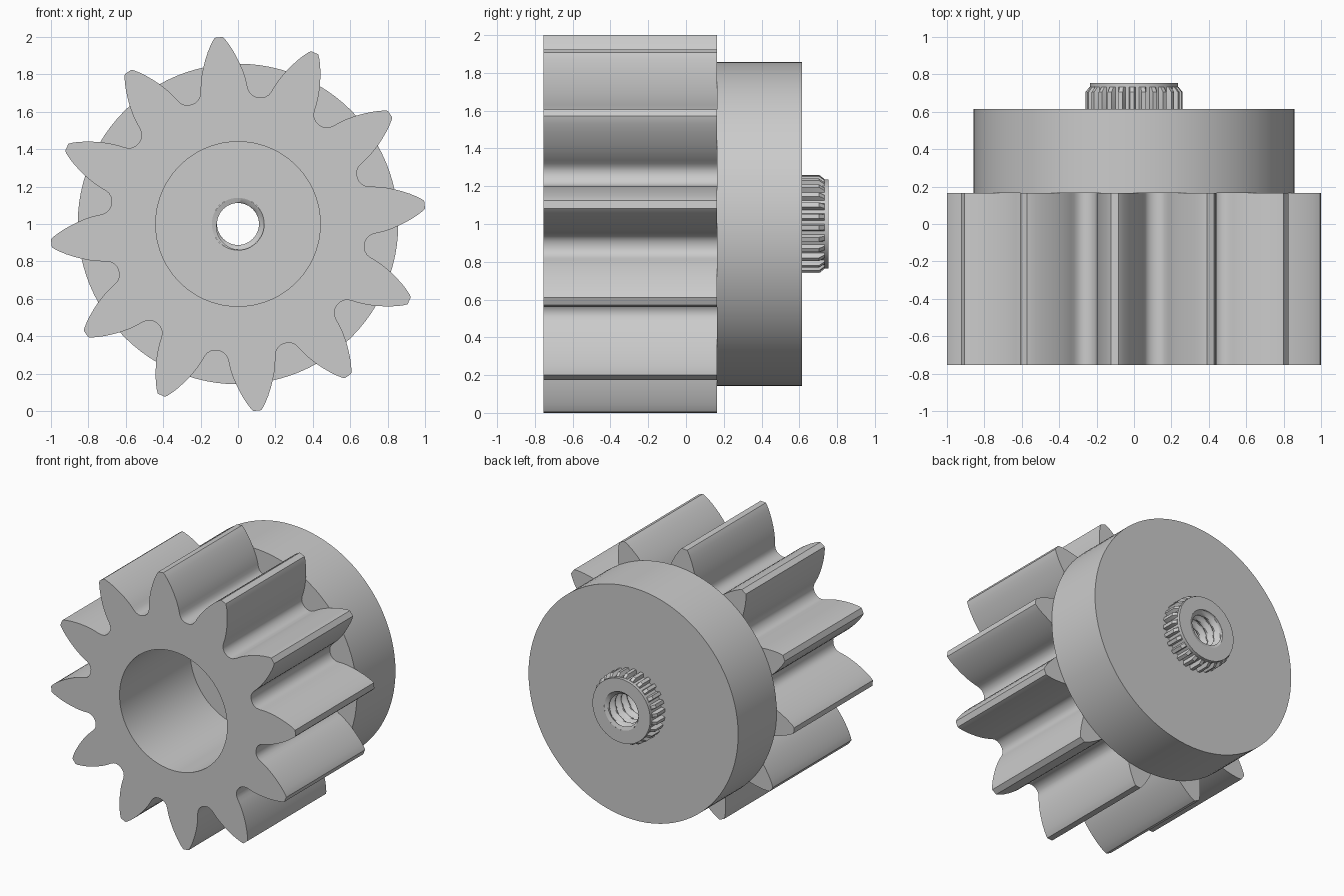
import bpy, bmesh, math

if "Cube" in bpy.data.objects:
    bpy.data.objects.remove(bpy.data.objects["Cube"])

AXIS_Z = 1.0
FRONT, GEAR_BACK, DISC_BACK, BOSS_END = -0.755, 0.165, 0.615, 0.755
BORE_R, BORE_FLOOR, HOLE_R = 0.44, 0.07, 0.14

steel = bpy.data.materials.new("plain_grey")
steel.diffuse_color = (0.6, 0.6, 0.6, 1)
steel.use_nodes = True
steel.node_tree.nodes["Principled BSDF"].inputs["Base Color"].default_value = steel.diffuse_color


def polar(r, a, y):
    """Point at radius r and angle a around the horizontal y axis."""
    return (r * math.cos(a), y, AXIS_Z + r * math.sin(a))


def circle(r, y, n=96):
    return [polar(r, math.tau * i / n, y) for i in range(n)]


def add_rows(bm, rows):
    """Skin closed rows of points with quads; return the vertex rows."""
    vrows = [[bm.verts.new(p) for p in row] for row in rows]
    for a, b in zip(vrows, vrows[1:]):
        n = len(a)
        for j in range(n):
            k = (j + 1) % n
            bm.faces.new((a[j], a[k], b[k], b[j]))
    return vrows


def finish(name, bm, angle=30):
    me = bpy.data.meshes.new(name)
    bm.to_mesh(me)
    bm.free()
    me.materials.append(steel)
    ob = bpy.data.objects.new(name, me)
    bpy.context.collection.objects.link(ob)
    bpy.ops.object.select_all(action='DESELECT')
    ob.select_set(True)
    bpy.context.view_layer.objects.active = ob
    bpy.ops.object.shade_smooth_by_angle(angle=math.radians(angle))
    return ob


# Pinion: twelve mirrored teeth, half profile as (radial, sideways) from root to tip
HALF = [(.662, .177), (.668, .160), (.681, .143), (.698, .132), (.72, .126),
        (.745, .1235), (.775, .119), (.81, .111), (.85, .099), (.89, .084),
        (.93, .0665), (.965, .048), (.99, .032), (1.003, .021)]
tooth = [(r, -t) for r, t in HALF] + [(r, t) for r, t in HALF[:0:-1]]


def gear_outline(y):
    pts = []
    for k in range(12):
        base = math.radians(5.9 + 30 * k)
        pts += [polar(math.hypot(r, t), base + math.atan2(t, r), y) for r, t in tooth]
    return pts


bm = bmesh.new()
outer = add_rows(bm, [gear_outline(GEAR_BACK), gear_outline(FRONT)])
bore = add_rows(bm, [circle(BORE_R, GEAR_BACK), circle(BORE_R, FRONT)])
for o, b in zip(outer, bore):
    edges = [bm.edges.get((loop[i - 1], loop[i])) for loop in (o, b) for i in range(len(loop))]
    bmesh.ops.triangle_fill(bm, use_beauty=True, edges=edges)
bmesh.ops.recalc_face_normals(bm, faces=bm.faces)
finish("pinion_gear", bm)

# Round flange, with a plug that closes the bore
bm = bmesh.new()
add_rows(bm, [circle(r, y) for r, y in (
    (.2, DISC_BACK), (.857, DISC_BACK), (.857, GEAR_BACK),
    (BORE_R, GEAR_BACK), (BORE_R, BORE_FLOOR), (HOLE_R, BORE_FLOOR))])
finish("flange_disc", bm)

# Splined boss: 26 ribs with chamfered ends and a plain collar
RIBS, ROOT_R, RIB_R = 26, .236, .26
PATTERN = (0, 0, 1, 1)


def spline_row(y, rib_r):
    pts = []
    for k in range(RIBS):
        for f, high in zip((0, .34, .48, .86), PATTERN):
            pts.append(polar(rib_r if high else ROOT_R - .004, math.tau * (k + f) / RIBS, y))
    return pts


n = RIBS * len(PATTERN)
bm = bmesh.new()
add_rows(bm, [circle(HOLE_R, BOSS_END, n), circle(ROOT_R, BOSS_END, n),
              circle(ROOT_R, .732, n), spline_row(.732, ROOT_R + .003),
              spline_row(.705, RIB_R), spline_row(DISC_BACK, RIB_R)])
finish("splined_boss", bm, 25)

# Threaded hole: radius follows a helix, plain at both ends
PITCH, SEGS, STEPS = .07, 48, 80


def thread_r(y, a):
    f = (y / PITCH + a / math.tau) % 1
    return .112 + .028 * min(1, max(0, 1.7 * abs(2 * f - 1) - .35))


rows = []
for i in range(STEPS + 1):
    y = BORE_FLOOR + (BOSS_END - BORE_FLOOR) * i / STEPS
    if i in (0, STEPS):
        rows.append(circle(HOLE_R, y, SEGS))
    else:
        rows.append([polar(thread_r(y, math.tau * j / SEGS), math.tau * j / SEGS, y)
                     for j in range(SEGS)])
bm = bmesh.new()
add_rows(bm, rows)
finish("threaded_hole", bm, 40)
